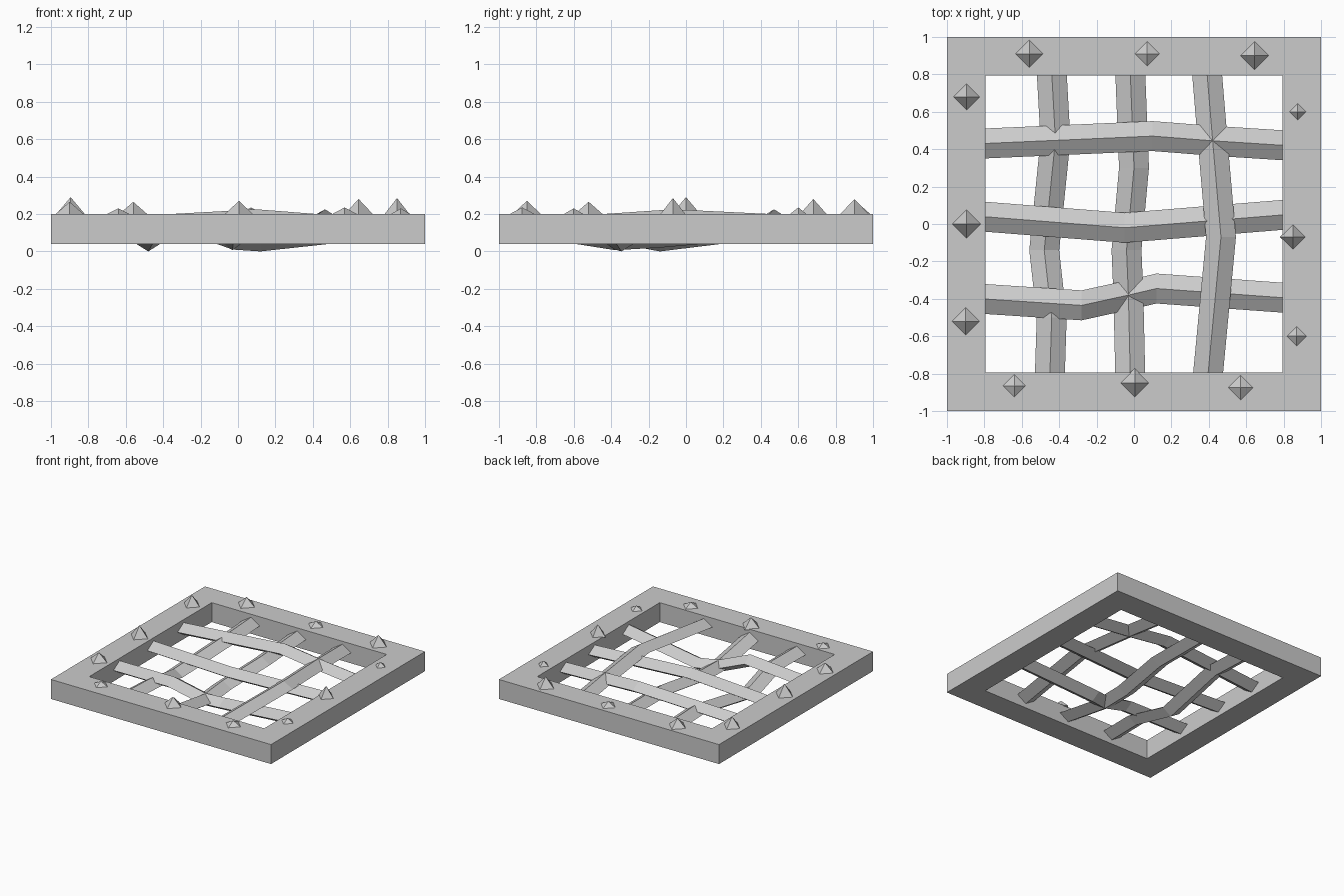
import bpy, bmesh
from mathutils import Vector

cube = bpy.data.objects.get("Cube")
if cube:
    bpy.data.objects.remove(cube, do_unlink=True)

GREY = (0.6, 0.6, 0.6, 1)
metal = bpy.data.materials.new("plain_grey")
metal.use_nodes = True
metal.diffuse_color = GREY
metal.node_tree.nodes["Principled BSDF"].inputs["Base Color"].default_value = GREY


def finish(name, bm):
    bmesh.ops.recalc_face_normals(bm, faces=bm.faces)
    mesh = bpy.data.meshes.new(name)
    bm.to_mesh(mesh)
    bm.free()
    mesh.materials.append(metal)
    obj = bpy.data.objects.new(name, mesh)
    bpy.context.collection.objects.link(obj)


def frame():
    """Square frame with mitred corners."""
    bm = bmesh.new()
    rings = []
    for sx, sy in ((-1, -1), (1, -1), (1, 1), (-1, 1)):
        rings.append([bm.verts.new((sx * r, sy * r, z))
                      for r, z in ((1, .04), (1, .2), (.795, .2), (.795, .04))])
    skin(bm, rings + rings[:1])
    finish("frame", bm)


def skin(bm, rings):
    for a, b in zip(rings, rings[1:]):
        for i in range(4):
            j = (i + 1) % 4
            bm.faces.new((a[i], a[j], b[j], b[i]))


def bar(name, path, side):
    """Bent bar with a flat diamond cross-section."""
    bm = bmesh.new()
    side, up = Vector(side) * .08, Vector((0, 0, .05))
    rings = [[bm.verts.new(Vector(p) + o) for o in (side, up, -side, -up)]
             for p in path]
    skin(bm, rings)
    bm.faces.new(rings[0])
    bm.faces.new(rings[-1])
    finish(name, bm)


def stud(name, x, y, radius, top):
    """Four-sided pointed stud, seated in the frame."""
    bm = bmesh.new()
    base = .195
    bmesh.ops.create_cone(bm, cap_ends=True, segments=4, radius1=radius,
                          radius2=0, depth=top - base)
    bmesh.ops.translate(bm, verts=bm.verts, vec=(x, y, (top + base) / 2))
    finish(name, bm)


frame()

# Bars running left to right
for name, path in {
    "cross_bar_back": [(-.81, .43, .125), (.1, .47, .175), (.42, .445, .15), (.81, .42, .125)],
    "cross_bar_middle": [(-.81, .04, .125), (-.05, -.02, .135), (.81, .05, .125)],
    "cross_bar_front": [(-.81, -.4, .13), (-.28, -.435, .15), (-.03, -.38, .06),
                        (.12, -.345, .05), (.81, -.395, .125)],
}.items():
    bar(name, path, (0, 1, 0))

# Bars running front to back, woven through the others
for name, path in {
    "long_bar_right": [(-.44, .81, .125), (-.42, .45, .122), (-.48, -.14, .05),
                       (-.44, -.5, .12), (-.45, -.81, .125)],
    "long_bar_middle": [(-.02, .81, .125), (0, .3, .11), (-.04, -.14, .07),
                        (-.03, -.38, .057), (-.02, -.81, .125)],
    "long_bar_left": [(.39, .81, .125), (.42, .45, .15), (.465, -.07, .175),
                      (.395, -.81, .125)],
}.items():
    bar(name, path, (1, 0, 0))

# Studs around the frame: x, y, radius, tip height
studs = [(-.56, .91, .08, .265), (.07, .91, .075, .235), (.645, .9, .08, .28),
         (-.895, .68, .075, .28), (-.895, 0, .08, .29), (-.9, -.52, .08, .265),
         (.875, .6, .05, .235), (.85, -.07, .07, .285), (.87, -.6, .06, .23),
         (-.64, -.865, .07, .23), (.005, -.85, .08, .27), (.57, -.875, .075, .235)]
for i, s in enumerate(studs, 1):
    stud(f"stud_{i}", *s)
